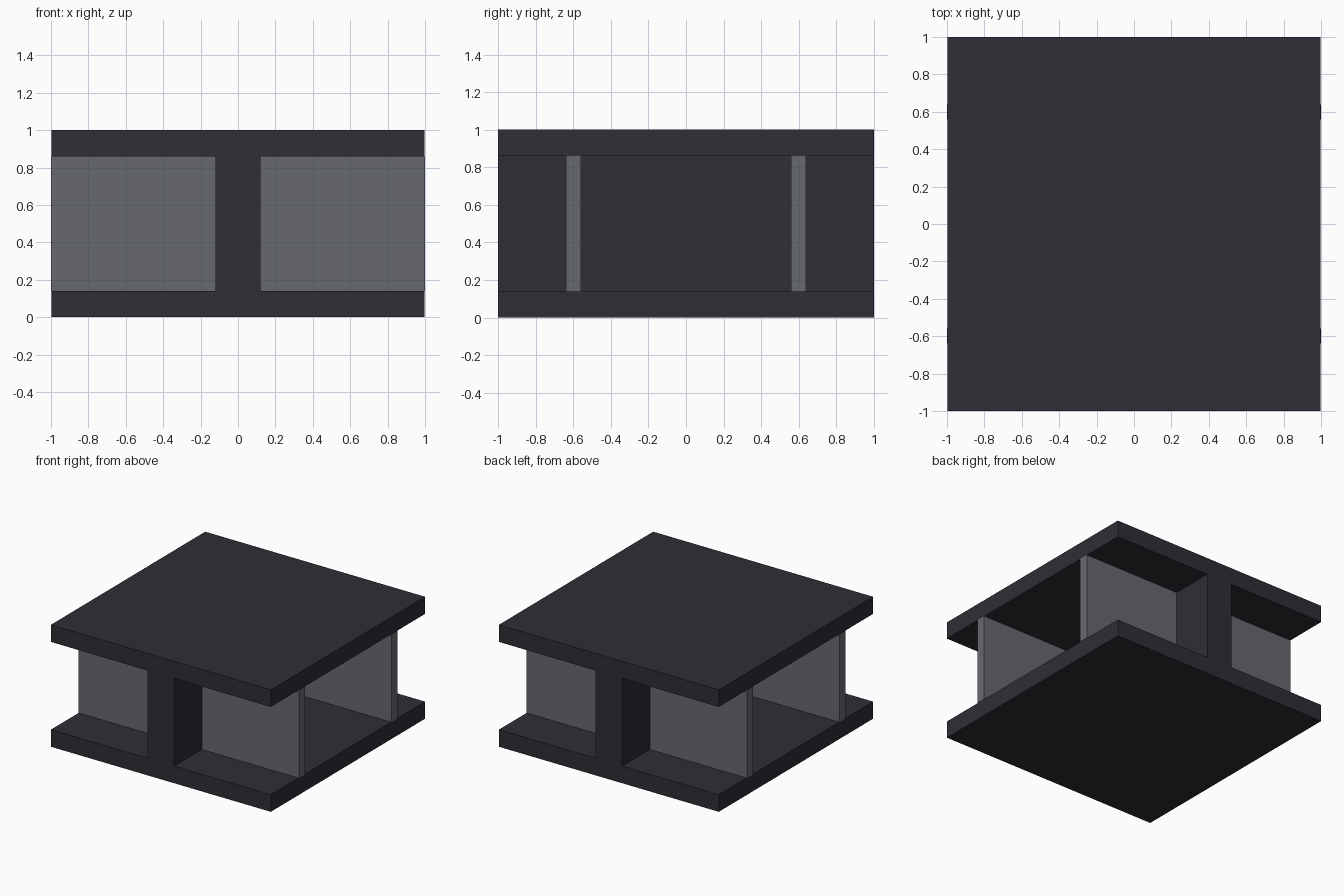
import bpy, bmesh

if "Cube" in bpy.data.objects:
    bpy.data.objects.remove(bpy.data.objects["Cube"])

def srgb(r, g, b):
    f = lambda c: c / 12.92 if c <= 0.04045 else ((c + 0.055) / 1.055) ** 2.4
    return (f(r / 255), f(g / 255), f(b / 255), 1)

def material(name, rgb):
    m = bpy.data.materials.new(name)
    m.diffuse_color = srgb(*rgb)
    m.use_nodes = True
    m.node_tree.nodes["Principled BSDF"].inputs["Base Color"].default_value = m.diffuse_color
    return m

dark = material("dark steel", (46, 46, 54))
grey = material("grey steel", (103, 105, 112))

def add_object(name, bm, mat):
    bmesh.ops.recalc_face_normals(bm, faces=bm.faces)
    me = bpy.data.meshes.new(name)
    bm.to_mesh(me)
    bm.free()
    me.materials.append(mat)
    ob = bpy.data.objects.new(name, me)
    bpy.context.collection.objects.link(ob)
    return ob

# I-shaped girder: right half of the profile, mirrored, extruded along y
W, WEB, FLANGE = 0.998, 0.12, 0.14
half = [(W, 0), (W, FLANGE), (WEB, FLANGE), (WEB, 1 - FLANGE), (W, 1 - FLANGE), (W, 1)]
profile = half + [(-x, z) for x, z in reversed(half)]
bm = bmesh.new()
face = bm.faces.new([bm.verts.new((x, -1, z)) for x, z in profile])
ext = bmesh.ops.extrude_face_region(bm, geom=[face])
bmesh.ops.translate(bm, vec=(0, 2, 0),
                    verts=[v for v in ext["geom"] if isinstance(v, bmesh.types.BMVert)])
add_object("girder", bm, dark)

# Stiffener plates on both sides of the web
for sx, side in ((-1, "left"), (1, "right")):
    for y, end in ((-0.6, "front"), (0.6, "back")):
        bm = bmesh.new()
        bmesh.ops.create_cube(bm, size=1)
        bmesh.ops.scale(bm, vec=(1 - WEB, 0.08, 1 - 2 * FLANGE), verts=bm.verts)
        bmesh.ops.translate(bm, vec=(sx * (1 + WEB) / 2, y, 0.5), verts=bm.verts)
        add_object(f"stiffener_{end}_{side}", bm, grey)
